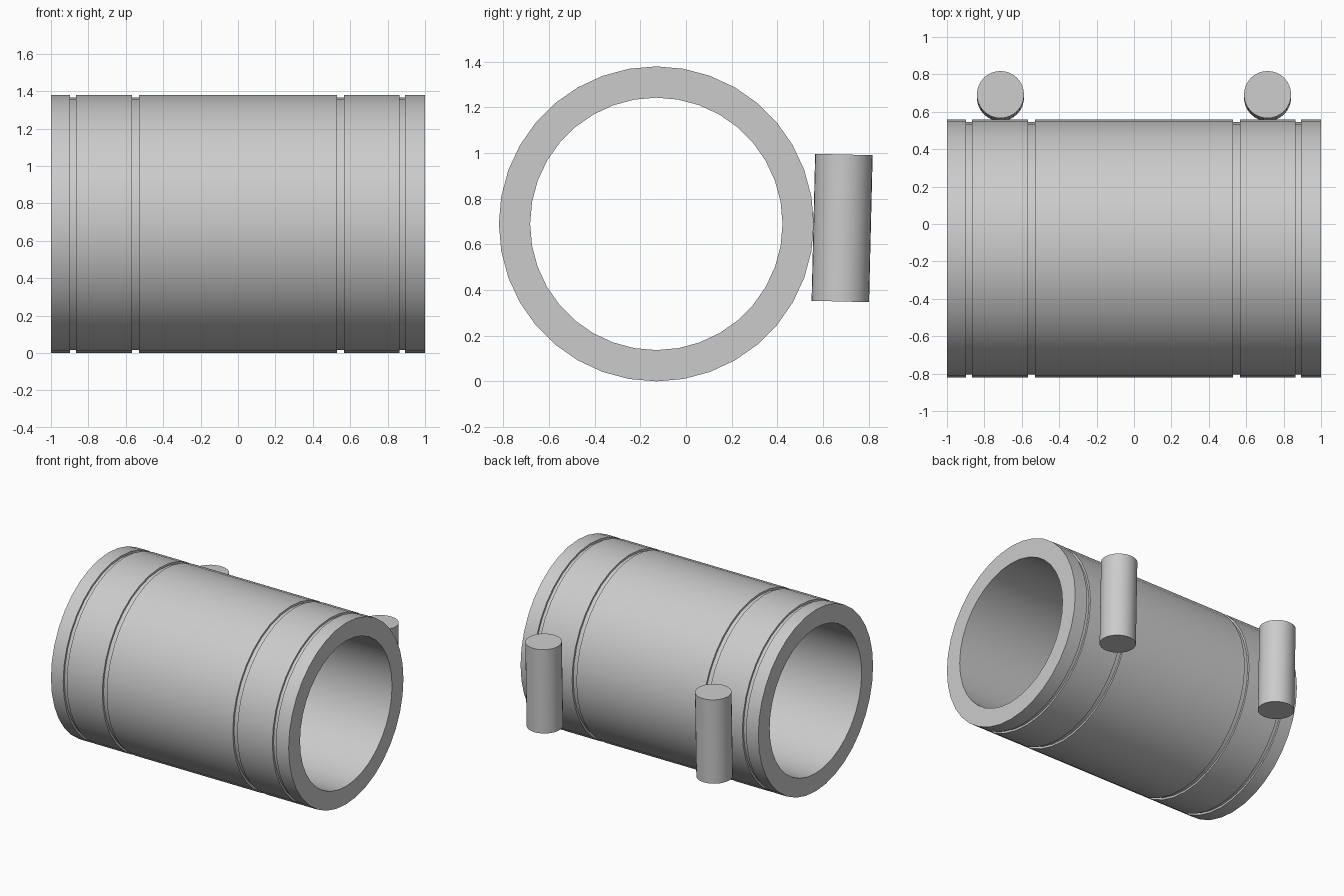
import bpy, bmesh
from math import radians, tau
from mathutils import Matrix, Vector

cube = bpy.data.objects.get("Cube")
if cube:
    bpy.data.objects.remove(cube)

CENTRE = Vector((0, -0.13, 0.69))
OUTER, GROOVE, INNER = 0.69, 0.675, 0.553
SIDES = 36

grey = bpy.data.materials.new("plain_grey")
grey.use_nodes = True
grey.diffuse_color = (0.6, 0.6, 0.6, 1)
grey.node_tree.nodes["Principled BSDF"].inputs["Base Color"].default_value = (0.6, 0.6, 0.6, 1)


def finish(name, bm):
    bmesh.ops.recalc_face_normals(bm, faces=bm.faces)
    mesh = bpy.data.meshes.new(name)
    bm.to_mesh(mesh)
    bm.free()
    mesh.materials.append(grey)
    obj = bpy.data.objects.new(name, mesh)
    bpy.context.collection.objects.link(obj)
    bpy.ops.object.select_all(action="DESELECT")
    obj.select_set(True)
    bpy.context.view_layer.objects.active = obj
    bpy.ops.object.shade_smooth_by_angle(angle=radians(30))


# Tube: closed wall profile with four shallow grooves, turned about the x axis
profile = [(-1, INNER), (-1, OUTER)]
for start, end in ((-0.897, -0.866), (-0.568, -0.53), (0.53, 0.567), (0.863, 0.893)):
    profile += [(start, OUTER), (start, GROOVE), (end, GROOVE), (end, OUTER)]
profile += [(1, OUTER), (1, INNER)]

bm = bmesh.new()
rings = []
for i in range(SIDES):
    turn = Matrix.Rotation(tau * i / SIDES, 3, "X")
    rings.append([bm.verts.new(CENTRE + turn @ Vector((x, 0, r))) for x, r in profile])
for i, here in enumerate(rings):
    after = rings[(i + 1) % SIDES]
    for j in range(len(profile)):
        k = (j + 1) % len(profile)
        bm.faces.new((here[j], here[k], after[k], after[j]))
finish("grooved_tube", bm)

# Pair of slightly tilted upright pins behind the tube
for side, x in (("left", 0.714), ("right", -0.714)):
    bm = bmesh.new()
    place = Matrix.Translation((x, 0.684, 0.672)) @ Matrix.Rotation(radians(-1.4), 4, "X")
    bmesh.ops.create_cone(bm, cap_ends=True, segments=32, radius1=0.126, radius2=0.126,
                          depth=0.644, matrix=place)
    finish(side + "_pin", bm)
